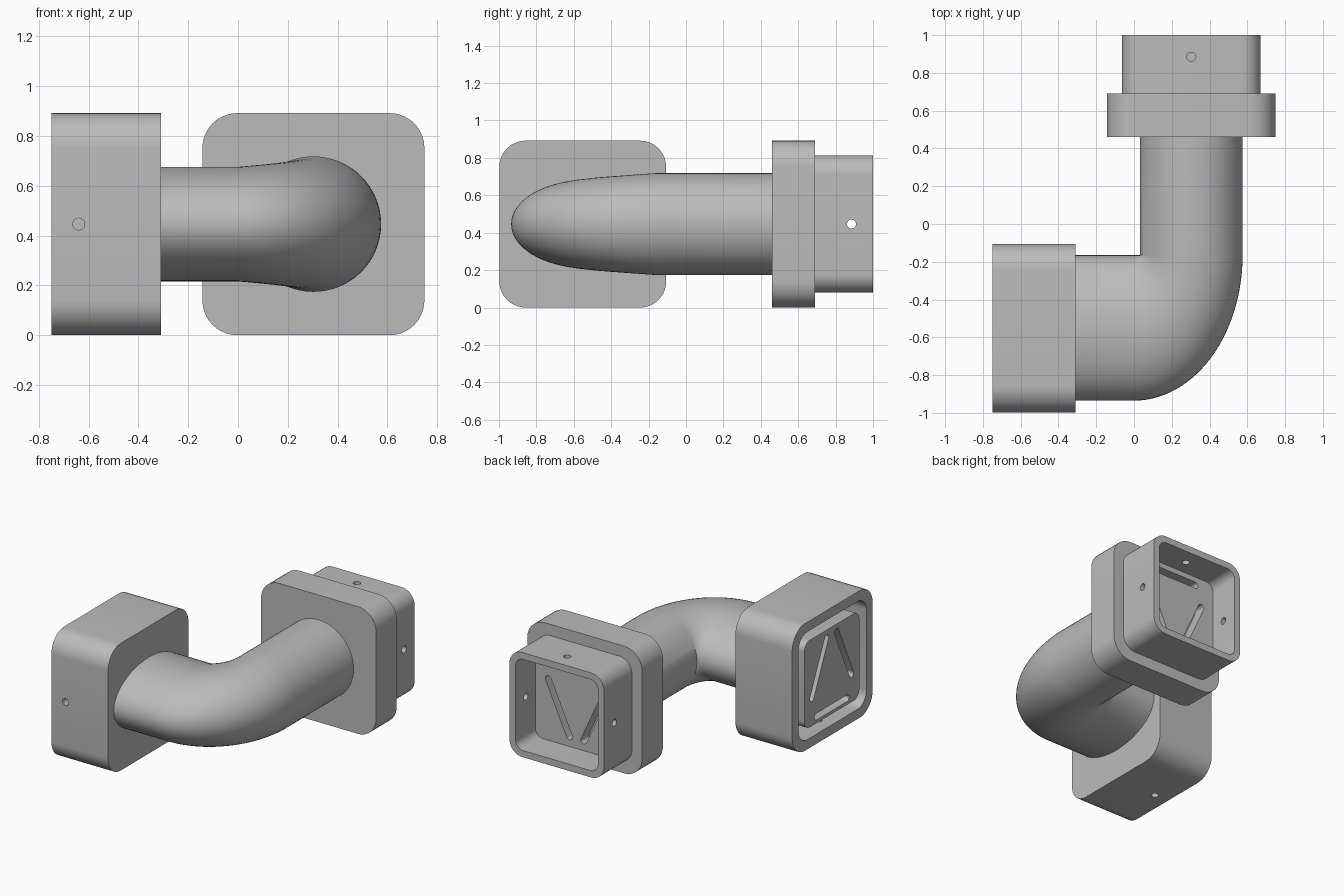
import bpy, bmesh, math
from mathutils import Matrix, Vector

if "Cube" in bpy.data.objects:
    bpy.data.objects.remove(bpy.data.objects["Cube"], do_unlink=True)

GREY = (0.5, 0.5, 0.5, 1.0)
grey = bpy.data.materials.new("plain grey")
grey.use_nodes = True
grey.diffuse_color = GREY
grey.node_tree.nodes["Principled BSDF"].inputs["Base Color"].default_value = GREY


def finish(name, bm):
    """Turn a bmesh into a linked object with outward normals."""
    bmesh.ops.recalc_face_normals(bm, faces=bm.faces)
    mesh = bpy.data.meshes.new(name)
    bm.to_mesh(mesh)
    bm.free()
    mesh.materials.append(grey)
    obj = bpy.data.objects.new(name, mesh)
    bpy.context.collection.objects.link(obj)
    return obj


def loft(name, rings):
    """Skin a series of closed rings and cap both ends."""
    bm = bmesh.new()
    rows = [[bm.verts.new(p) for p in ring] for ring in rings]
    n = len(rows[0])
    for a, b in zip(rows, rows[1:]):
        for i in range(n):
            bm.faces.new((a[i], a[(i + 1) % n], b[(i + 1) % n], b[i]))
    bm.faces.new(rows[0])
    bm.faces.new(rows[-1])
    return finish(name, bm)


def prism(name, outline, w0, w1, frame):
    return loft(name, [[frame @ Vector((u, v, w)) for u, v in outline] for w in (w0, w1)])


def rounded_square(half, r, steps=10):
    pts = []
    for q, (sx, sy) in enumerate(((1, 1), (-1, 1), (-1, -1), (1, -1))):
        for i in range(steps + 1):
            a = math.pi / 2 * (q + i / steps)
            pts.append((sx * (half - r) + r * math.cos(a), sy * (half - r) + r * math.sin(a)))
    return pts


def capsule(p, q, r, steps=12):
    """Outline of a round-ended slot from p to q."""
    start = math.atan2(q[1] - p[1], q[0] - p[0]) - math.pi / 2
    pts = []
    for k, c in enumerate((q, p)):
        for i in range(steps + 1):
            a = start + math.pi * (k + i / steps)
            pts.append((c[0] + r * math.cos(a), c[1] + r * math.sin(a)))
    return pts


def circle(r, n=24):
    return [(r * math.cos(math.tau * i / n), r * math.sin(math.tau * i / n)) for i in range(n)]


def cut(obj, cutters):
    """Subtract cutters, bake the result and remove the cutters."""
    for c in cutters:
        mod = obj.modifiers.new("cut", 'BOOLEAN')
        mod.operation, mod.solver, mod.object = 'DIFFERENCE', 'EXACT', c
    bpy.context.view_layer.update()
    baked = bpy.data.meshes.new_from_object(obj.evaluated_get(bpy.context.evaluated_depsgraph_get()))
    obj.modifiers.clear()
    obj.data = baked
    for c in cutters:
        bpy.data.objects.remove(c, do_unlink=True)


def slots(frame, flip, w0, w1):
    """Three slots arranged as a triangle."""
    lines = [((s * 0.055, 0.25), (s * 0.22, -0.11)) for s in (-1, 1)]
    lines.append(((-0.17, -0.26), (0.17, -0.26)))
    return [prism("slot_cutter", capsule((p[0], p[1] * flip), (q[0], q[1] * flip), 0.023), w0, w1, frame)
            for p, q in lines]


def pin_hole(frame, angle, w, start, end):
    """Radial hole through a wall; angle 0 is sideways, 90 degrees is up."""
    f = (frame @ Matrix.Translation((0, 0, w)) @ Matrix.Rotation(math.radians(angle), 4, 'Z')
         @ Matrix.Rotation(math.pi / 2, 4, 'Y'))
    return prism("hole_cutter", circle(0.024), start, end, f)


def frame_at(origin, u, w):
    m = Matrix((u, (0, 0, 1), w)).transposed().to_4x4()
    m.translation = origin
    return m


# Socket block, opening towards -x
female = frame_at((-0.31, -0.552, 0.446), (0, -1, 0), (-1, 0, 0))
block = prism("socket_block", rounded_square(0.446, 0.14), 0, 0.44, female)
cut(block, [prism("pocket_cutter", rounded_square(0.378, 0.1), 0.2, 0.5, female)]
    + [pin_hole(female, a, 0.33, 0.34, 0.5) for a in (0, -90)])

# Slotted core inside the socket
core = prism("socket_core", rounded_square(0.305, 0.06), 0.2, 0.435, female)
cut(core, slots(female, 1, 0.1, 0.6))

# Flange and hollow collar, opening towards +y
male = frame_at((0.303, 0.46, 0.446), (-1, 0, 0), (0, 1, 0))
flange = prism("flange", rounded_square(0.446, 0.14), 0, 0.23, male)
collar = prism("collar", rounded_square(0.367, 0.1), 0.23, 0.54, male)
cut(collar, [prism("pocket_cutter", rounded_square(0.32, 0.06), 0.32, 0.6, male)])
cut(collar, slots(male, -1, 0.2, 0.36) + [pin_hole(male, a, 0.425, 0.26, 0.45) for a in (0, 90, 180)])

# Elbow pipe: oval at the block, swept round to a circle at the flange
stations = [((-0.33, -0.165), (-0.33, -0.935), 0.23)]
STEPS = 28
for i in range(STEPS + 1):
    t = i / STEPS
    a = t * math.pi / 2
    stations.append(((0.031 * t, -0.165),
                     (0.575 * math.sin(a), -0.165 - 0.77 * math.cos(a)),
                     0.23 + 0.042 * t))
stations.append(((0.031, 0.48), (0.575, 0.48), 0.272))
rings = []
for inner, outer, height in stations:
    i, o = Vector((*inner, 0.446)), Vector((*outer, 0.446))
    rings.append([(i + o) / 2 + (o - i) / 2 * c + Vector((0, 0, height * s))
                  for c, s in circle(1, 64)])
pipe = loft("elbow_pipe", rings)

# Smooth shading with crisp edges
bpy.ops.object.select_all(action='DESELECT')
for obj in (block, core, flange, collar, pipe):
    obj.select_set(True)
    bpy.context.view_layer.objects.active = obj
bpy.ops.object.shade_smooth_by_angle(angle=math.radians(30))
